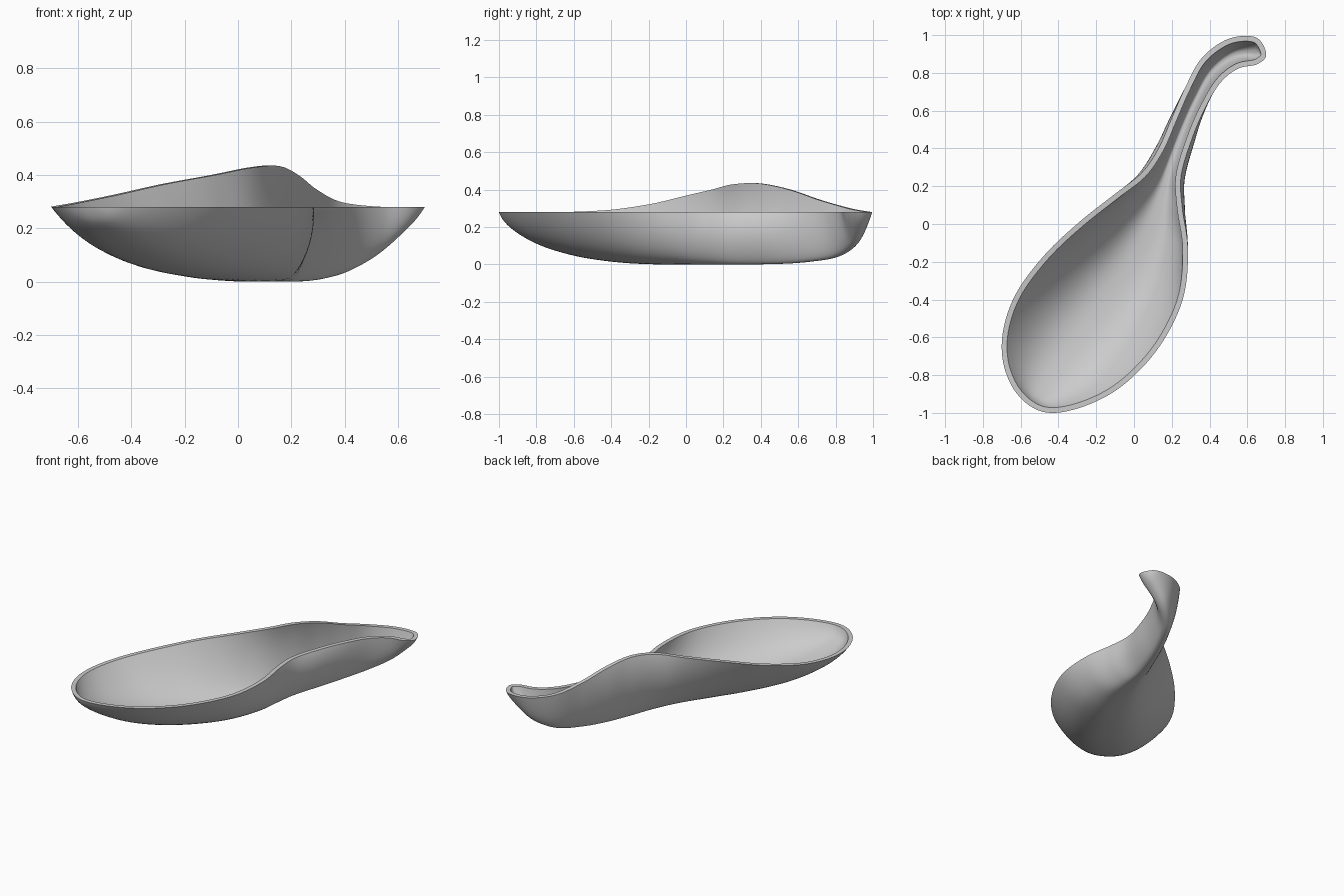
import bpy, bmesh, math
from mathutils import Vector

if "Cube" in bpy.data.objects:
    bpy.data.objects.remove(bpy.data.objects["Cube"])

# Rim control points (x, y, z): raised left side and flat right side, paired across the bowl
BOWL_TIP, HANDLE_TIP = (-.54, -.97, .28), (.70, .90, .28)
LEFT = [(-.64, -.87, .28), (-.695, -.72, .28), (-.69, -.55, .283), (-.62, -.36, .295),
        (-.47, -.16, .325), (-.29, .01, .365), (-.10, .16, .40), (.04, .27, .428),
        (.13, .40, .433), (.20, .56, .40), (.27, .72, .345), (.36, .88, .30),
        (.50, .98, .282), (.645, .988, .28)]
RIGHT = [(-.42, -1.0), (-.25, -.96), (-.08, -.87), (.08, -.72), (.20, -.54), (.27, -.35),
         (.285, -.12), (.255, .09), (.25, .26), (.31, .46), (.375, .61), (.455, .745),
         (.55, .822), (.655, .847)]
# Height of the underside along the middle
KEEL = [.28, .22, .15, .088, .04, .012, .001, 0, 0, 0, .003, .014, .04, .105, .215, .28]

RIM = [Vector(p) for p in [BOWL_TIP] + LEFT + [HANDLE_TIP]]
RIM += [Vector((x, y, .28)) for x, y in reversed(RIGHT)]
KEEL_LOOP = KEEL + KEEL[-2:0:-1]
STEPS, ACROSS, WALL = 8, 40, .028


def spline(pts, s):
    """Closed Catmull-Rom curve through pts."""
    i, n = math.floor(s), len(pts)
    t = s - i
    a, b, c, d = (pts[(i + k) % n] for k in (-1, 0, 1, 2))
    return (b * 2 + (c - a) * t + (a * 2 - b * 5 + c * 4 - d) * t**2
            + (b * 3 - a - c * 3 + d) * t**3) * .5


def rim_point(s, inset):
    tan = spline(RIM, s + .1) - spline(RIM, s - .1)
    return spline(RIM, s) + Vector((tan.y, -tan.x, 0)).normalized() * inset


def bump(s, centre, width):
    return math.exp(-((s - centre) / width)**2)


def section(s, inset):
    """U-shaped cross-section from the left rim to the right rim."""
    left, right = rim_point(s, inset), rim_point(-s, inset)
    mid, half = (left + right) / 2, (right - left) / 2
    keel = max(0, spline(KEEL_LOOP, s))
    if inset:
        keel += .1 * (.28 - keel)
    power = 2.5 + 1.2 * bump(s, 8.8, 2.2)
    neck, shift = bump(s, 9.3, 1.7), .06 + .06 * bump(s, 11, 2)
    pts = []
    for k in range(ACROSS + 1):
        u = -math.cos(math.pi * k / ACROSS)
        h = abs(u)**power
        bulge = (.5 if u > 0 else .42) * neck * 4 * h * (1 - h)
        p = mid + half * (u * (1 + bulge) + shift * (1 - h))
        top = right.z if u > 0 else left.z
        p.z = keel + (top - keel) * h
        pts.append(p)
    return pts


# Spoon rest: outer skin, inner skin and the flat lip joining them
bm = bmesh.new()
stations = [i / STEPS for i in range(15 * STEPS + 1)]
skins = [[[bm.verts.new(p) for p in section(s, inset)] for s in stations]
         for inset in (0, WALL)]
for grid in skins:
    for a, b in zip(grid, grid[1:]):
        for k in range(ACROSS):
            bm.faces.new((a[k], a[k + 1], b[k + 1], b[k]))
outer, inner = skins
for i in range(len(stations) - 1):
    for k in (0, ACROSS):
        bm.faces.new((outer[i][k], outer[i + 1][k], inner[i + 1][k], inner[i][k]))
bmesh.ops.remove_doubles(bm, verts=bm.verts, dist=.0002)
bmesh.ops.recalc_face_normals(bm, faces=bm.faces)

mesh = bpy.data.meshes.new("spoon_rest")
bm.to_mesh(mesh)
bm.free()
rest = bpy.data.objects.new("spoon_rest", mesh)
bpy.context.collection.objects.link(rest)
bpy.context.view_layer.objects.active = rest
rest.select_set(True)
bpy.ops.object.shade_smooth_by_angle(angle=math.radians(40))
